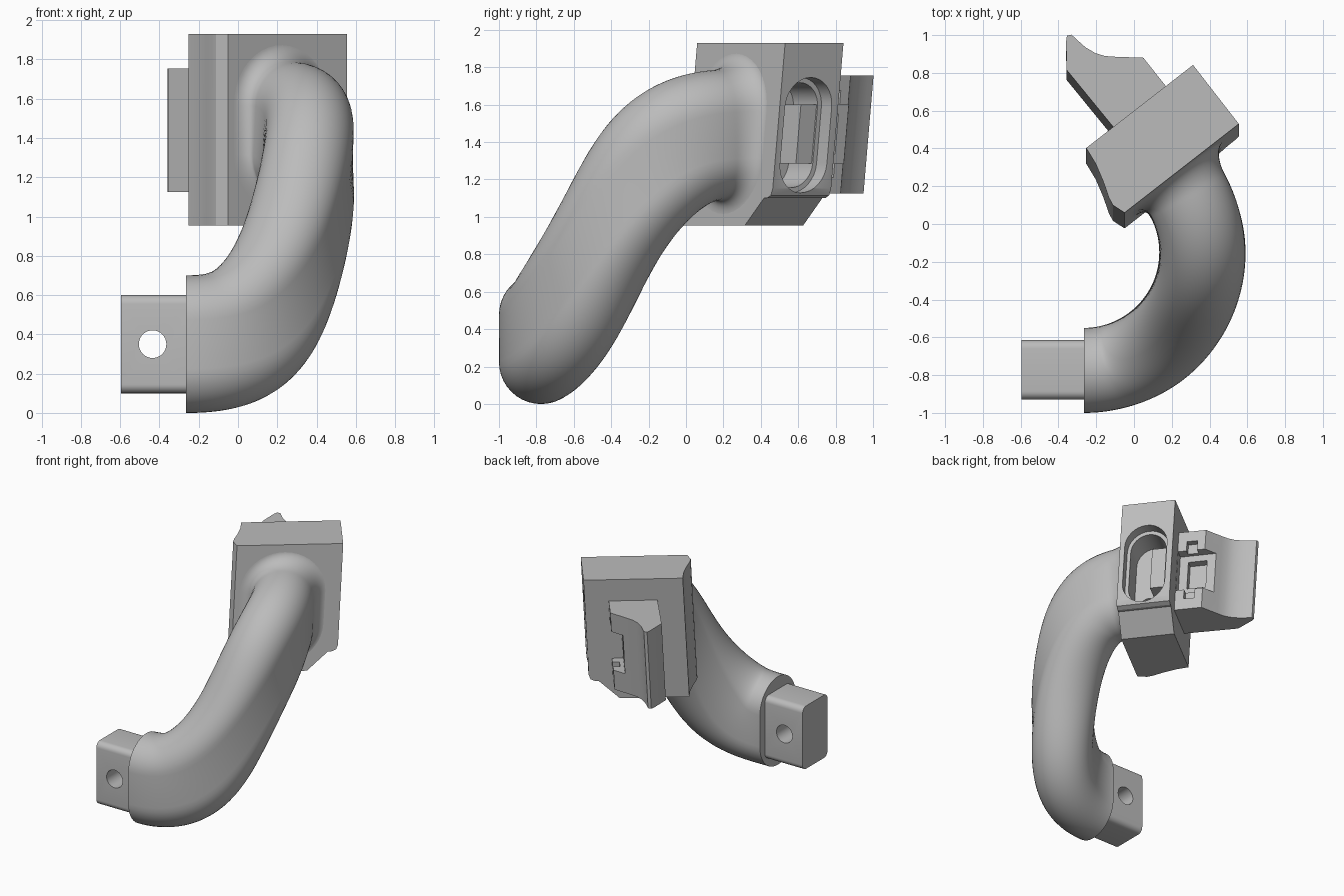
import bpy, bmesh, math
from mathutils import Vector

old = bpy.data.objects.get("Cube")
if old:
    bpy.data.objects.remove(old, do_unlink=True)

grey = bpy.data.materials.new("mid grey")
grey.use_nodes = True
grey.diffuse_color = (0.5, 0.5, 0.5, 1)
grey.node_tree.nodes["Principled BSDF"].inputs["Base Color"].default_value = (0.5, 0.5, 0.5, 1)

# Frame of the angled head: s along its length, w through its depth
ORIGIN = Vector((0.555, 0.53, 0))
S = Vector((-0.79, -0.614, 0))
W = Vector((-0.614, 0.79, 0))
UP = Vector((0, 0, 1))
TOP, LEAN = 1.93, 0.085


def head_point(s, w, z):
    p = ORIGIN + S * s + W * w + UP * z
    p.y += LEAN * (z - TOP)
    return p


def plain_point(x, y, z):
    return Vector((x, y, z))


def loft(name, rings):
    """Skin closed rings of equal length and cap both ends."""
    bm = bmesh.new()
    rows = [[bm.verts.new(p) for p in ring] for ring in rings]
    n = len(rows[0])
    for a, b in zip(rows, rows[1:]):
        for i in range(n):
            j = (i + 1) % n
            bm.faces.new((a[i], a[j], b[j], b[i]))
    bm.faces.new(rows[0][::-1])
    bm.faces.new(rows[-1])
    bmesh.ops.recalc_face_normals(bm, faces=bm.faces)
    mesh = bpy.data.meshes.new(name)
    bm.to_mesh(mesh)
    bm.free()
    mesh.materials.append(grey)
    ob = bpy.data.objects.new(name, mesh)
    bpy.context.collection.objects.link(ob)
    return ob


def prism(name, outline, lo, hi, axis, place=head_point):
    """Extrude an outline along axis 0, 1 or 2 of the chosen frame."""
    def ring(v):
        return [place(*(list(p[:axis]) + [v] + list(p[axis:]))) for p in outline]
    return loft(name, [ring(lo), ring(hi)])


def rect(a0, a1, b0, b1):
    return [(a0, b0), (a1, b0), (a1, b1), (a0, b1)]


def stadium(ca, cb, half_a, half_b, steps=16):
    """Upright slot outline with round ends; a circle when the halves match."""
    pts = []
    for sign in (1, -1):
        for i in range(steps + 1):
            t = math.pi * i / steps
            pts.append((ca + sign * half_a * math.cos(t),
                        cb + sign * (half_b - half_a + 0.0005 + half_a * math.sin(t))))
    return pts


def activate(ob):
    bpy.ops.object.select_all(action='DESELECT')
    ob.select_set(True)
    bpy.context.view_layer.objects.active = ob


def cut(ob, *cutters):
    for c in cutters:
        c.hide_render = True
        mod = ob.modifiers.new("cut", 'BOOLEAN')
        mod.operation = 'DIFFERENCE'
        mod.solver = 'EXACT'
        mod.object = c
        activate(ob)
        bpy.ops.object.modifier_apply(modifier=mod.name)
        bpy.data.objects.remove(c, do_unlink=True)


def smooth(ob, degrees=30):
    activate(ob)
    bpy.ops.object.shade_smooth_by_angle(angle=math.radians(degrees))


# Curved arm: stadium section swept on a rising arc, slimmer midway, flared at the head
R, SWEEP, Z0, RISE = 0.625, math.radians(128), 0.35, 1.09
CENTRE = Vector((-0.265, -0.775 + R, 0))
FLARE, STEPS = 0.09, 72
section = stadium(0, 0, 0.225, 0.35, 20)


def ease(t):
    return t * t * (3 - 2 * t)


def rise(t):
    """Arm height: slow start and finish, steep middle."""
    t = min(max(t, 0), 1)
    return RISE * (0.75 * ease(ease(t)) + 0.25 * ease(t))


def arm_ring(t):
    a = SWEEP * t
    radial = Vector((math.sin(a), -math.cos(a), 0))
    along = Vector((math.cos(a), math.sin(a), 0))
    e = min(t, 1)
    pos = CENTRE + radial * R + UP * (Z0 + rise(t))
    slope = (rise(t + 0.001) - rise(t - 0.001)) / (0.002 * R * SWEEP)
    height = (UP - along * slope).normalized()
    height *= 1 - 0.13 * (4 * e * (1 - e)) ** 8
    gap = max(0, (1 - t) * R * SWEEP)
    grow = FLARE - math.sqrt(FLARE**2 - (FLARE - gap)**2) if gap < FLARE else 0
    ring = []
    for u, v in section:
        k = Vector((u, max(abs(v) - 0.125, 0) * (1 if v > 0 else -1)))
        k = k.normalized() * grow
        p = pos + radial * (u + k.x) + height * (v + k.y)
        p.y += LEAN * (p.z - Z0 - RISE) * t**8
        ring.append(p)
    return ring


ts = [0.93 * i / STEPS for i in range(STEPS)]
ts += [0.93 + 0.07 * math.sin(math.pi / 2 * i / 14) for i in range(15)] + [1.006]
smooth(loft("curved_arm", [arm_ring(t) for t in ts]), 40)

# Square plug with rounded long edges and a cross hole
r = 0.045
corners = [(-0.93 + r, 0.1 + r, 180), (-0.615 - r, 0.1 + r, 270),
           (-0.615 - r, 0.6 - r, 0), (-0.93 + r, 0.6 - r, 90)]
outline = [(y + r * math.cos(math.radians(d + i * 15)), z + r * math.sin(math.radians(d + i * 15)))
           for y, z, d in corners for i in range(7)]
plug = prism("end_plug", outline, -0.595, -0.22, 0, plain_point)
cut(plug, prism("plug_hole", stadium(-0.435, 0.35, 0.07, 0.07), -1.1, -0.5, 1, plain_point))
smooth(plug)

# Head block with a hollowed end
head = prism("head_block", [(0, 0), (0, 0.395), (0.716, 0.395), (0.727, 0.3), (0.753, 0.2),
                            (0.782, 0.115), (0.79, 0.07), (0.766, 0)], 0.955, TOP, 2)
cut(head,
    prism("lower_relief", [(-0.1, 0.8), (-0.1, 1.2), (0, 1.15), (0.012, 1.115), (0.045, 1.1),
                           (0.07, 1.1), (0.215, 0.955), (0.36, 0.8)], -0.2, 0.6, 1),
    prism("slot_mouth", stadium(0.194, 1.437, 0.158, 0.308), -0.1, 0.09, 0),
    prism("slot_inner", stadium(0.194, 1.437, 0.132, 0.28), 0.05, 0.3, 0),
    prism("slot_hole", stadium(0.17, 1.25, 0.065, 0.065), 0.2, 0.42, 0))
smooth(head, 20)

# Tongue standing inside the slot against its rear wall
prism("slot_tongue", rect(0.22, 0.345, 1.285, 1.6), 0.1, 0.32, 0)

# Rear clip with stepped notches in its outer corner
clip = prism("rear_clip", [(0.173, 0.385), (0.175, 0.598), (0.29, 0.694), (0.33, 0.73),
                           (0.36, 0.772), (0.383, 0.83), (0.394, 0.889), (0.4, 0.928),
                           (0.423, 0.938), (0.446, 0.916), (0.535, 0.796), (0.525, 0.385)],
             1.125, 1.755, 2)
cut(clip,
    prism("notch_main", rect(0.397, 0.9, 1.285, 1.6), 0.1, 0.255, 0),
    prism("notch_tall", rect(0.46, 0.54, 1.21, 1.675), 0.1, 0.225, 0),
    prism("notch_deep", rect(0.46, 0.6, 1.335, 1.55), 0.1, 0.32, 0))
smooth(clip, 25)
bpy.ops.object.select_all(action='DESELECT')
